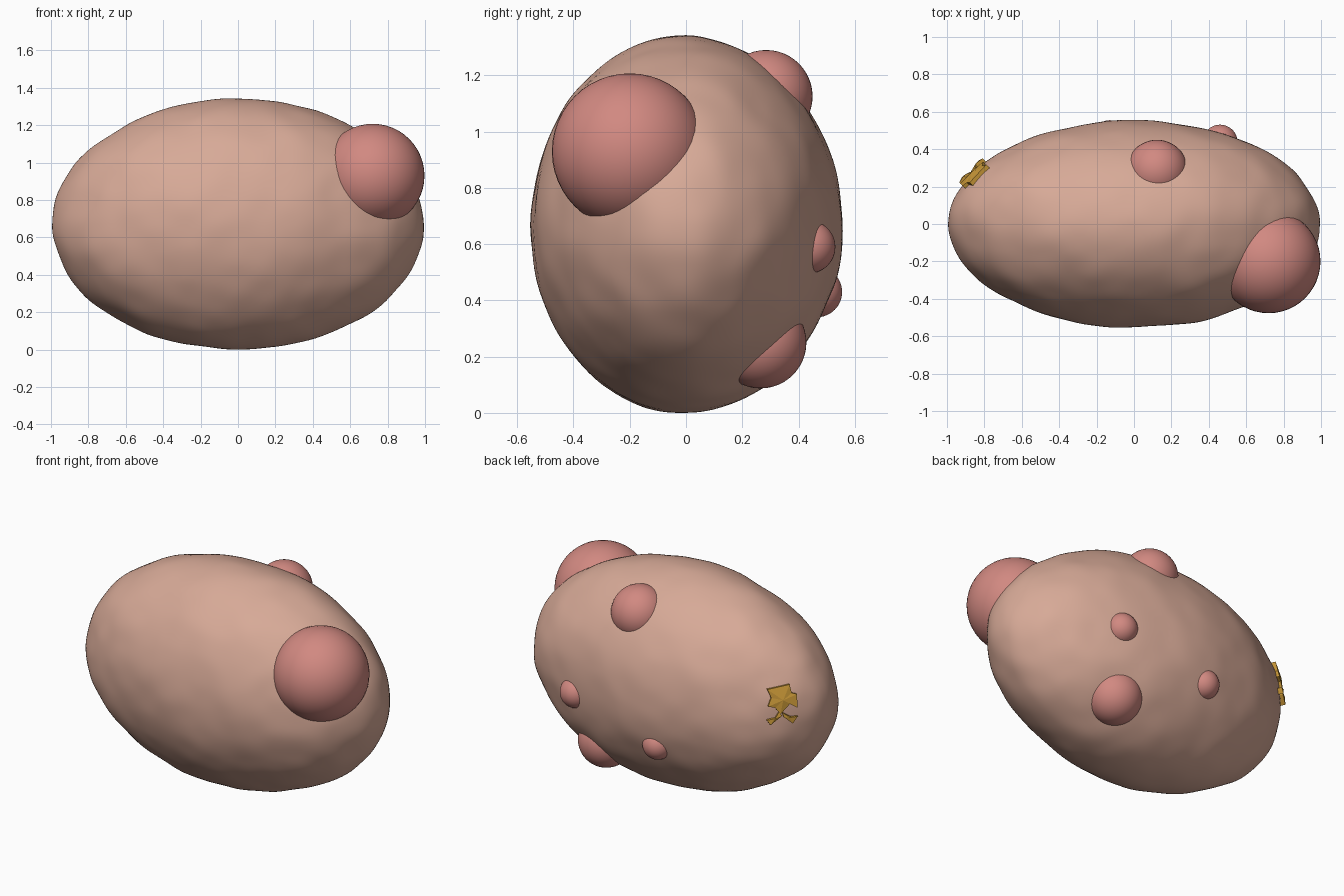
import bpy
import bmesh
import math
from mathutils import Vector, Matrix, noise

cube = bpy.data.objects.get("Cube")
if cube:
    bpy.data.objects.remove(cube, do_unlink=True)


def make_material(name, color):
    mat = bpy.data.materials.new(name)
    mat.use_nodes = True
    mat.diffuse_color = (*color, 1)
    bsdf = mat.node_tree.nodes["Principled BSDF"]
    bsdf.inputs["Base Color"].default_value = (*color, 1)
    bsdf.inputs["Roughness"].default_value = 0.8
    return mat


tan_skin = make_material("tan skin", (0.68, 0.40, 0.31))
pink_bump = make_material("pink bump", (0.64, 0.25, 0.22))
gold_metal = make_material("gold metal", (0.60, 0.32, 0.04))


def add_object(name, bm, mat, smooth):
    mesh = bpy.data.meshes.new(name)
    bmesh.ops.recalc_face_normals(bm, faces=bm.faces)
    for face in bm.faces:
        face.smooth = smooth
    bm.to_mesh(mesh)
    bm.free()
    mesh.materials.append(mat)
    obj = bpy.data.objects.new(name, mesh)
    bpy.context.collection.objects.link(obj)
    return obj


# Body: ellipsoid with shallow, soft dents
HALF = Vector((0.99, 0.553, 0.67))
CENTRE = Vector((0, 0, 0.67))
bm = bmesh.new()
bmesh.ops.create_icosphere(bm, subdivisions=6, radius=1)
for v in bm.verts:
    p = v.co * HALF
    dent = 0.016 * noise.noise(p * 3.2) + 0.007 * noise.noise(p * 7)
    v.co = p * (1 + dent) + CENTRE
low = min(v.co.z for v in bm.verts)
for v in bm.verts:
    v.co.z -= low
add_object("body", bm, tan_skin, True)

# Round bumps half sunk into the body
bumps = {
    "large_bump": ((0.72, -0.20, 0.93), 0.277),
    "top_bump": ((0.123, 0.285, 1.125), 0.165),
    "bottom_bump": ((0.37, 0.265, 0.25), 0.163),
    "small_side_bump": ((0.46, 0.437, 0.59), 0.094),
    "small_back_bump": ((-0.13, 0.465, 0.43), 0.09),
}
for name, (centre, radius) in bumps.items():
    bm = bmesh.new()
    bmesh.ops.create_uvsphere(bm, u_segments=48, v_segments=24, radius=radius,
                              matrix=Matrix.Translation(centre))
    add_object(name, bm, pink_bump, True)

# Local frame on the skin for the jagged gold fragments
direction = Vector((-0.84, 0.26, 0.13))
spot = direction / math.sqrt(sum((direction[i] / HALF[i]) ** 2 for i in range(3)))
normal = Vector([spot[i] / HALF[i] ** 2 for i in range(3)]).normalized()
side = Vector((0, 0, 1)).cross(normal).normalized()
up = normal.cross(side)
frame = Matrix((side, up, normal)).transposed().to_4x4()
frame.translation = spot + CENTRE


def add_fragment(name, outline, height):
    """Faceted shard: outline in hundredths, raised towards a central peak."""
    bm = bmesh.new()
    base = [bm.verts.new((x / 100, y / 100, -0.03)) for x, y in outline]
    rim = [bm.verts.new((x / 100, y / 100, height * 0.6)) for x, y in outline]
    middle = sum((v.co for v in rim), Vector()) / len(rim)
    middle.z = height
    peak = bm.verts.new(middle)
    for i in range(len(rim)):
        j = (i + 1) % len(rim)
        bm.faces.new((base[i], base[j], rim[j], rim[i]))
        bm.faces.new((rim[i], rim[j], peak))
    bm.faces.new(base)
    bm.transform(frame)
    add_object(name, bm, gold_metal, False)


add_fragment("gold_plate", [(-8, 9), (5, 11), (6, 6), (9, 5), (9, -3),
                            (5, 0), (-1, -6), (-4, -2), (-8, -1), (-6, 4)], 0.03)
add_fragment("gold_left_foot", [(-2, -5), (0, -7), (-7, -12), (-9, -9), (-4, -8)], 0.022)
add_fragment("gold_right_foot", [(0, -5), (1, -8), (6, -12), (9, -8), (5, -8)], 0.022)
